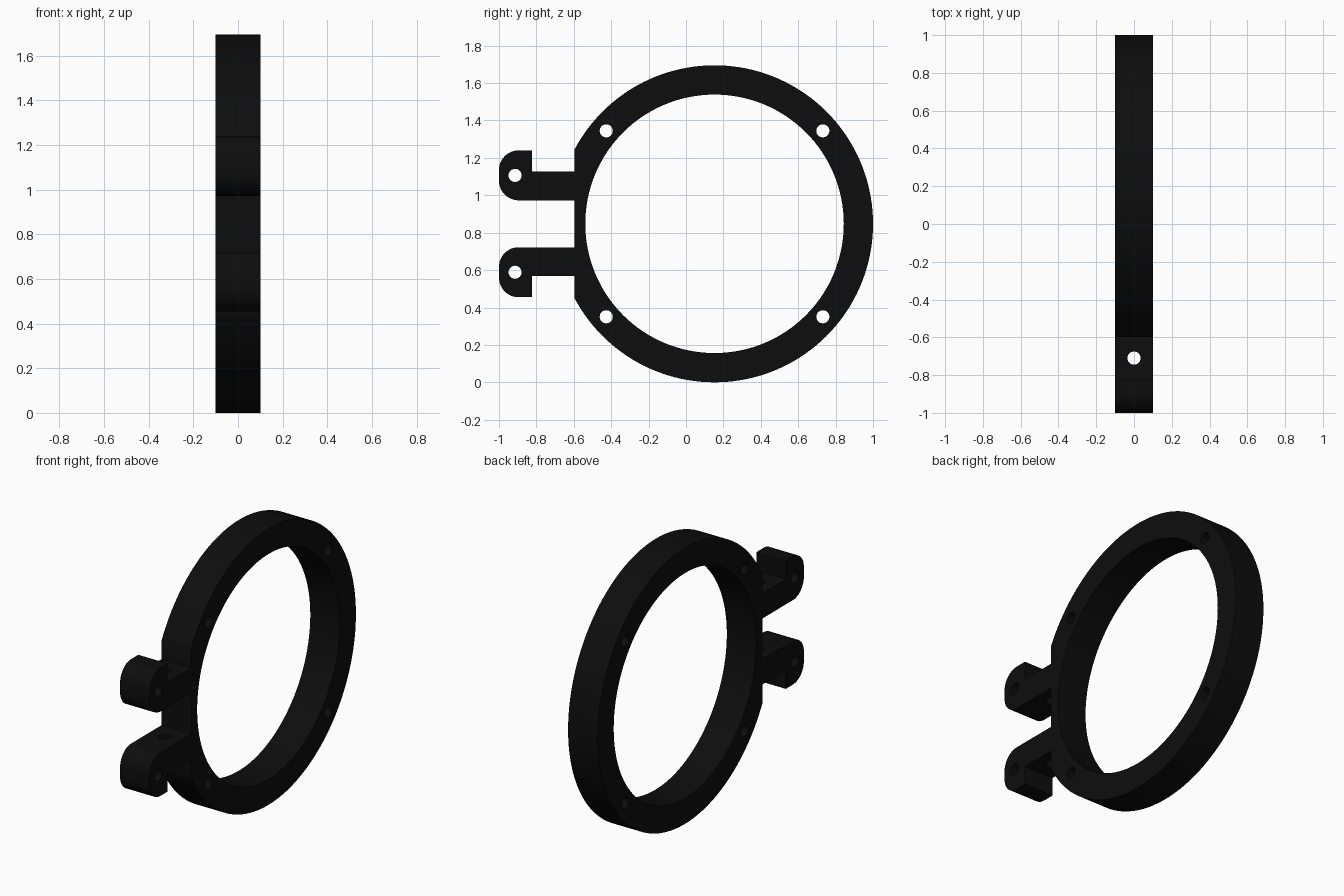
import bpy, bmesh
from math import cos, sin, pi, acos, radians
from mathutils import Matrix, Vector

if "Cube" in bpy.data.objects:
    bpy.data.objects.remove(bpy.data.objects["Cube"])

CY, CZ, R_OUT, R_IN = 0.1525, 0.8475, 0.8475, 0.691
HALF_W = 0.1
FLAT_Y = -0.597
HOLE_R = 0.035


def arc(y, z, r, a0, a1, n):
    return [(y + r * cos(a0 + (a1 - a0) * i / n), z + r * sin(a0 + (a1 - a0) * i / n))
            for i in range(n + 1)]


# Clamp arm outline (upper), walked from ring top side to inner gap
r = 0.105
upper = [(FLAT_Y, 1.127), (-0.824, 1.127), (-0.824, 1.24)]
upper += arc(-1 + r, 1.24 - r, r, pi / 2, pi, 12)
upper += arc(-1 + r, 0.973 + r, r, pi, 1.5 * pi, 12)
upper += [(FLAT_Y, 0.973)]
lower = [(y, 2 * CZ - z) for y, z in reversed(upper)]

# Ring rim with flat side, plus both arms, as one profile
a = acos((FLAT_Y - CY) / R_OUT)
outline = arc(CY, CZ, R_OUT, -a, a, 128) + upper + lower

bm = bmesh.new()
face = bm.faces.new([bm.verts.new((-HALF_W, y, z)) for y, z in outline])
ext = bmesh.ops.extrude_face_region(bm, geom=[face])
bmesh.ops.translate(bm, vec=(2 * HALF_W, 0, 0),
                    verts=[v for v in ext["geom"] if isinstance(v, bmesh.types.BMVert)])
bmesh.ops.recalc_face_normals(bm, faces=bm.faces[:])
me = bpy.data.meshes.new("clamp_ring")
bm.to_mesh(me)
bm.free()
body = bpy.data.objects.new("clamp_ring", me)
bpy.context.collection.objects.link(body)

# Cutters: bore, rim screw holes, arm pin holes, vertical bolt holes
bm = bmesh.new()
ALONG_X = Matrix.Rotation(pi / 2, 4, 'Y')


def drill(pos, radius, depth, rot=ALONG_X, seg=32):
    bmesh.ops.create_cone(bm, cap_ends=True, segments=seg, radius1=radius, radius2=radius,
                          depth=depth, matrix=Matrix.Translation(Vector(pos)) @ rot)


drill((0, CY, CZ), R_IN, 0.5, seg=128)
for s in (-1, 1):
    for t in (-1, 1):
        drill((0, CY + t * 0.579, CZ + s * 0.497), HOLE_R, 0.5)
    drill((0, -0.914, CZ + s * 0.259), HOLE_R, 0.5)
    drill((0, -0.71, CZ + s * 0.2025), HOLE_R, 0.3, Matrix.Identity(4))
cm = bpy.data.meshes.new("hole_cutter")
bm.to_mesh(cm)
bm.free()
cutter = bpy.data.objects.new("hole_cutter", cm)
cutter.hide_render = True
bpy.context.collection.objects.link(cutter)

mod = body.modifiers.new("holes", 'BOOLEAN')
mod.operation = 'DIFFERENCE'
mod.solver = 'EXACT'
mod.object = cutter
bpy.context.view_layer.objects.active = body
body.select_set(True)
bpy.ops.object.modifier_apply(modifier=mod.name)
bpy.data.objects.remove(cutter)

# Black finish
mat = bpy.data.materials.new("black")
mat.diffuse_color = (0.004, 0.004, 0.004, 1)
mat.use_nodes = True
mat.node_tree.nodes["Principled BSDF"].inputs["Base Color"].default_value = mat.diffuse_color
body.data.materials.clear()
body.data.materials.append(mat)
bpy.ops.object.shade_smooth_by_angle(angle=radians(30))
